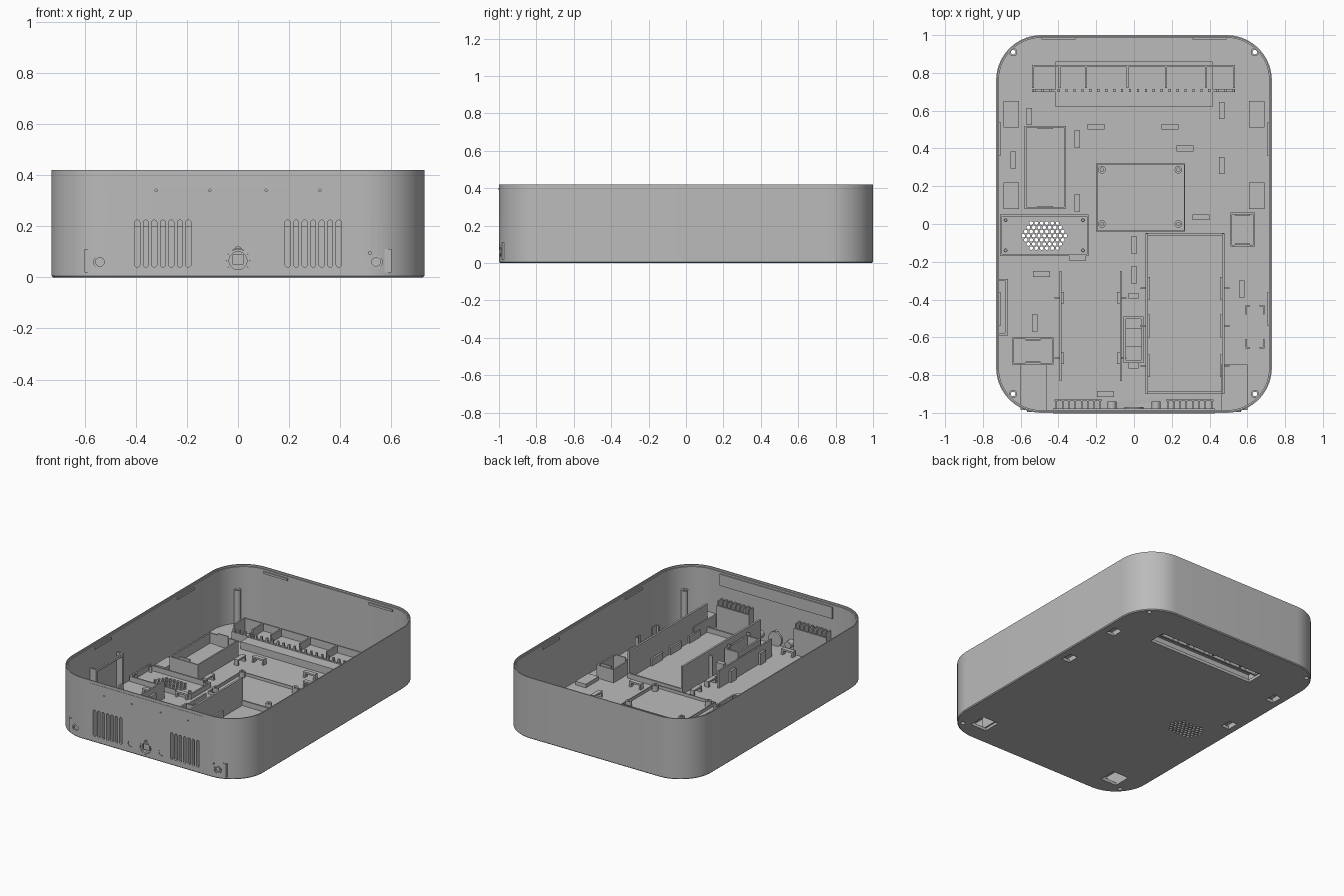
import bpy, bmesh
from math import cos, sin, pi, radians

if "Cube" in bpy.data.objects:
    bpy.data.objects.remove(bpy.data.objects["Cube"])

grey = bpy.data.materials.new("plain grey")
grey.use_nodes = True
grey.diffuse_color = (0.5, 0.5, 0.5, 1)
grey.node_tree.nodes["Principled BSDF"].inputs["Base Color"].default_value = (0.5, 0.5, 0.5, 1)

W, D, H, R = 0.73, 1.0, 0.42, 0.24   # half width, half depth, height, corner radius
FLOOR, WALL = 0.02, 0.014


def loft(bm, loops, closed=False):
    rings = [[bm.verts.new(p) for p in loop] for loop in loops]
    n = len(rings[0])
    pairs = list(zip(rings, rings[1:]))
    if closed:
        pairs.append((rings[-1], rings[0]))
    else:
        bm.faces.new(rings[0])
        bm.faces.new(rings[-1])
    for a, b in pairs:
        for i in range(n):
            j = (i + 1) % n
            bm.faces.new((a[i], a[j], b[j], b[i]))


def finish(name, bm):
    bmesh.ops.recalc_face_normals(bm, faces=bm.faces)
    mesh = bpy.data.meshes.new(name)
    bm.to_mesh(mesh)
    bm.free()
    obj = bpy.data.objects.new(name, mesh)
    bpy.context.collection.objects.link(obj)
    mesh.materials.append(grey)
    return obj


def smooth(obj):
    bpy.ops.object.select_all(action="DESELECT")
    obj.select_set(True)
    bpy.context.view_layer.objects.active = obj
    bpy.ops.object.shade_smooth_by_angle(angle=radians(30))


def box(bm, x0, x1, y0, y1, z1, z0=FLOOR - 0.002):
    base = [(x0, y0), (x1, y0), (x1, y1), (x0, y1)]
    loft(bm, [[(x, y, z) for x, y in base] for z in (z0, z1)])


def frame(bm, x0, x1, y0, y1, z1, t=0.012):
    box(bm, x0, x0 + t, y0, y1, z1)
    box(bm, x1 - t, x1, y0, y1, z1)
    box(bm, x0 + t, x1 - t, y0, y0 + t, z1)
    box(bm, x0 + t, x1 - t, y1 - t, y1, z1)


def capsule(u, v, r, half=0.0, n=16):
    pts = []
    for i in range(n):
        a = 2 * pi * (i + 0.5) / n
        pts.append((u + r * cos(a), v + r * sin(a) + (half if sin(a) > 0 else -half)))
    return pts


def place(pts, axis, w):
    return [(u, v, w) if axis == "z" else (u, w, v) for u, v in pts]


def prism(bm, pts, axis, w0, w1):
    loft(bm, [place(pts, axis, w) for w in (w0, w1)])


def tube(bm, u, v, r, hole, axis, w0, w1):
    loft(bm, [place(capsule(u, v, rad, n=24), axis, w)
              for rad, w in ((r, w0), (r, w1), (hole, w1), (hole, w0))], closed=True)


def outline(inset, z, n=14):
    pts = []
    for k, (sx, sy) in enumerate(((1, 1), (-1, 1), (-1, -1), (1, -1))):
        for i in range(n + 1):
            a = pi / 2 * (k + i / n)
            pts.append((sx * (W - R) + (R - inset) * cos(a), sy * (D - R) + (R - inset) * sin(a), z))
    return pts


# Rounded shell with chamfered base and stepped rim
bm = bmesh.new()
loft(bm, [outline(i, z) for i, z in ((0.006, 0), (0, 0.006), (0, H), (0.007, H),
                                     (0.007, H - 0.012), (WALL, H - 0.012), (WALL, FLOOR))])
shell = finish("shell", bm)

# Openings in front wall and floor
bm = bmesh.new()
OUT, IN = -D - 0.05, -D + 0.05
for s in (-1, 1):
    for i in range(7):
        prism(bm, capsule(s * (0.194 + 0.0333 * i), 0.132, 0.01, 0.082), "y", OUT, IN)
    prism(bm, capsule(s * 0.54, 0.06, 0.025, n=24), "y", OUT, IN)
    prism(bm, capsule(s * 0.117, 0.065, 0.021, n=24), "y", OUT, IN)
    for x in (0.11, 0.32):
        prism(bm, capsule(s * x, 0.34, 0.005, n=8), "y", OUT, IN)
    for y in (0.15, 0.58):
        box(bm, s * 0.65 - 0.03, s * 0.65 + 0.03, y - 0.04, y + 0.04, 0.05, -0.05)
    box(bm, s * 0.53 - 0.06, s * 0.53 + 0.06, -0.88, -0.76, 0.05, -0.05)
    for y in (-0.9, 0.91):
        prism(bm, capsule(s * 0.64, y, 0.014), "z", -0.05, 0.05)
for x in (-0.59, 0.515):
    prism(bm, capsule(x, 0.095, 0.006, n=8), "y", OUT, IN)
drop = [(0.046 * cos(a), 0.065 + 0.046 * sin(a))
        for a in [pi * (0.75 + 1.5 * i / 24) for i in range(25)]] + [(0, 0.122)]
prism(bm, drop, "y", OUT, IN)
box(bm, -0.4, 0.4, 0.64, 0.76, 0.05, -0.05)
for row in range(-3, 4):
    for col in range(-4, 5):
        dx, dy = 0.028 * (col + 0.5 * (row % 2)), 0.022 * row
        if (dx / 0.125) ** 2 + (dy / 0.08) ** 2 < 1:
            prism(bm, capsule(-0.475 + dx, -0.062 + dy, 0.0105, n=6), "z", -0.05, 0.05)
cutter = finish("opening_cutter", bm)
cutter.hide_render = True
mod = shell.modifiers.new("openings", "BOOLEAN")
mod.object, mod.operation, mod.solver = cutter, "DIFFERENCE", "EXACT"
bpy.context.view_layer.objects.active = shell
bpy.ops.object.modifier_apply(modifier=mod.name)
bpy.data.objects.remove(cutter)
smooth(shell)

# Covers above the floor openings
bm = bmesh.new()
covers = [(-0.415, 0.415, 0.62, 0.86, 0.07)]
for s in (-1, 1):
    covers += [(s * 0.65 - 0.04, s * 0.65 + 0.04, y - 0.07, y + 0.07, 0.045) for y in (0.15, 0.58)]
    covers.append((s * 0.53 - 0.07, s * 0.53 + 0.07, -0.985, -0.745, 0.11))
for x0, x1, y0, y1, z in covers:
    frame(bm, x0, x1, y0, y1, z - 0.01, 0.008)
    box(bm, x0, x1, y0, y1, z, z - 0.01)
finish("pocket_covers", bm)

# Corner screw posts and circuit board posts
bm = bmesh.new()
for s in (-1, 1):
    for y in (-0.9, 0.91):
        tube(bm, s * 0.64, y, 0.022, 0.012, "z", FLOOR - 0.002, 0.26)
for x in (-0.17, 0.235):
    for y in (0, 0.287):
        tube(bm, x, y, 0.02, 0.009, "z", FLOOR - 0.002, 0.06)
for x in (-0.68, -0.27):
    for y in (-0.14, 0.02):
        tube(bm, x, y, 0.01, 0.005, "z", FLOOR - 0.002, 0.06)
smooth(finish("screw_posts", bm))

# Connector barrels behind the front wall
bm = bmesh.new()
for s in (-1, 1):
    tube(bm, s * 0.54, 0.06, 0.026, 0.017, "y", -0.995, -0.94)
    prism(bm, capsule(s * 0.54, 0.06, 0.018), "y", -0.97, -0.94)
    prism(bm, capsule(s * 0.117, 0.065, 0.024, n=24), "y", -0.996, -0.94)
tube(bm, 0, 0.065, 0.046, 0.035, "y", -0.998, -0.97)
prism(bm, capsule(0, 0.065, 0.05, n=24), "y", -0.982, -0.968)
box(bm, -0.022, 0.022, -0.995, -0.975, 0.09, 0.05)
smooth(finish("front_connectors", bm))

# Rear comb rack with tines
bm = bmesh.new()
box(bm, -0.54, 0.535, 0.832, 0.842, 0.12)
for x in (-0.54, -0.4, -0.26, -0.04, 0.165, 0.375, 0.525):
    box(bm, x, x + 0.01, 0.72, 0.835, 0.12)
for i in range(26):
    x = -0.525 + 0.042 * i
    box(bm, x - 0.006, x + 0.006, 0.7, 0.715, 0.1)
box(bm, -0.54, 0.535, 0.7, 0.712, 0.075)
finish("rear_comb_rack", bm)

# Right battery bay
bm = bmesh.new()
for x in (0.06, 0.467):
    box(bm, x, x + 0.013, -0.9, -0.05, 0.21)
for y in (-0.9, -0.06):
    box(bm, 0.06, 0.48, y, y + 0.012, 0.055)
for y in (-0.75, -0.54, -0.34):
    for x in (0.073, 0.455):
        box(bm, x, x + 0.012, y - 0.06, y + 0.06, 0.07)
    box(bm, 0.48, 0.505, y - 0.004, y + 0.004, 0.18)
    box(bm, 0.035, 0.06, y - 0.004, y + 0.004, 0.18)
finish("battery_bay", bm)

# Left bay guide walls and the holder between the bays
bm = bmesh.new()
for x, s in ((-0.39, 1), (-0.07, -1)):
    box(bm, x - 0.005, x + 0.005, -0.83, -0.25, 0.14)
    for y in (-0.71, -0.39):
        box(bm, x, x + s * 0.02, y - 0.03, y + 0.03, 0.1)
        box(bm, x - s * 0.03, x, y - 0.004, y + 0.004, 0.12)
finish("guide_walls", bm)
bm = bmesh.new()
frame(bm, -0.055, 0.05, -0.735, -0.49, 0.17)
box(bm, -0.043, 0.038, -0.65, -0.55, 0.09)
for y in (-0.75, -0.38):
    box(bm, -0.03, 0.025, y - 0.015, y + 0.015, 0.13)
finish("center_holder", bm)

# Module trays
trays = {
    "power_module_tray": (-0.58, -0.36, 0.08, 0.52, 0.13),
    "speaker_tray": (-0.71, -0.24, -0.17, 0.05, 0.055),
    "board_tray": (-0.2, 0.27, -0.04, 0.32, 0.04),
    "side_module_tray": (0.51, 0.64, -0.12, 0.06, 0.11),
    "front_module_tray": (-0.645, -0.425, -0.745, -0.6, 0.1),
}
for name, (x0, x1, y0, y1, z) in trays.items():
    bm = bmesh.new()
    frame(bm, x0, x1, y0, y1, z, 0.006 if name == "board_tray" else 0.01)
    if name not in ("speaker_tray", "board_tray"):
        xm = (x0 + x1) / 2
        for y in (y0 + 0.008, y1 - 0.016):
            box(bm, xm - 0.04, xm + 0.04, y, y + 0.008, z + 0.015)
    if name == "power_module_tray":
        box(bm, x0 + 0.01, x1 - 0.01, y0 + 0.01, y1 - 0.01, 0.06)
    finish(name, bm)

# Side wall card frame and opposite corner brackets
bm = bmesh.new()
for y in (-0.59, -0.302):
    box(bm, -0.72, -0.668, y, y + 0.012, 0.27)
box(bm, -0.68, -0.668, -0.59, -0.29, 0.27, 0.25)
box(bm, -0.68, -0.668, -0.59, -0.29, 0.06)
for x, s in ((0.59, 1), (0.69, -1)):
    for y, t in ((-0.66, 1), (-0.43, -1)):
        box(bm, x, x + s * 0.025, y, y + t * 0.008, 0.1)
        box(bm, x, x + s * 0.008, y, y + t * 0.05, 0.1)
finish("side_brackets", bm)

# Front vent brackets, upper strip and rim catches
bm = bmesh.new()
for s in (-1, 1):
    box(bm, s * 0.17, s * 0.42, -0.938, -0.93, 0.2)
    for i in range(8):
        x = s * (0.178 + 0.0333 * i)
        box(bm, x - 0.004, x + 0.004, -0.988, -0.936, 0.23)
finish("vent_brackets", bm)
bm = bmesh.new()
box(bm, -0.43, 0.43, -0.988, -0.978, 0.395, 0.315)
box(bm, -0.43, 0.43, -1.002, -0.995, 0.401, 0.391)
finish("front_strip", bm)
bm = bmesh.new()
for s in (-1, 1):
    box(bm, s * 0.4 - 0.09, s * 0.4 + 0.09, 0.978, 0.988, 0.395, 0.38)
    for y in (-0.45, 0.45):
        box(bm, s * 0.708, s * 0.718, y - 0.09, y + 0.09, 0.395, 0.38)
finish("rim_catches", bm)

# Cable clips: small bridges across the floor
bm = bmesh.new()
upright = ((-0.555, 0.57), (-0.64, 0.34), (-0.3, 0.45), (-0.3, 0.11), (0.465, 0.6), (0.465, 0.31),
           (0, -0.11), (0, -0.27), (-0.525, -0.525), (0.57, -0.345))
across = ((-0.2, 0.515), (0.19, 0.515), (0.27, 0.4), (0.355, 0.035),
          (-0.49, -0.265), (-0.3, -0.178), (-0.15, -0.9))
for spots, a, b in ((upright, 0.015, 0.045), (across, 0.045, 0.015)):
    for x, y in spots:
        box(bm, x - a, x + a, y - b, y + b, 0.06, 0.048)
        for s in (-1, 1):
            cx, cy = (x + s * 0.038, y) if a > b else (x, y + s * 0.038)
            box(bm, cx - min(a, 0.007) - (0.008 if a < b else 0), cx + min(a, 0.007) + (0.008 if a < b else 0),
                cy - min(b, 0.007) - (0.008 if a > b else 0), cy + min(b, 0.007) + (0.008 if a > b else 0), 0.05)
finish("cable_clips", bm)
